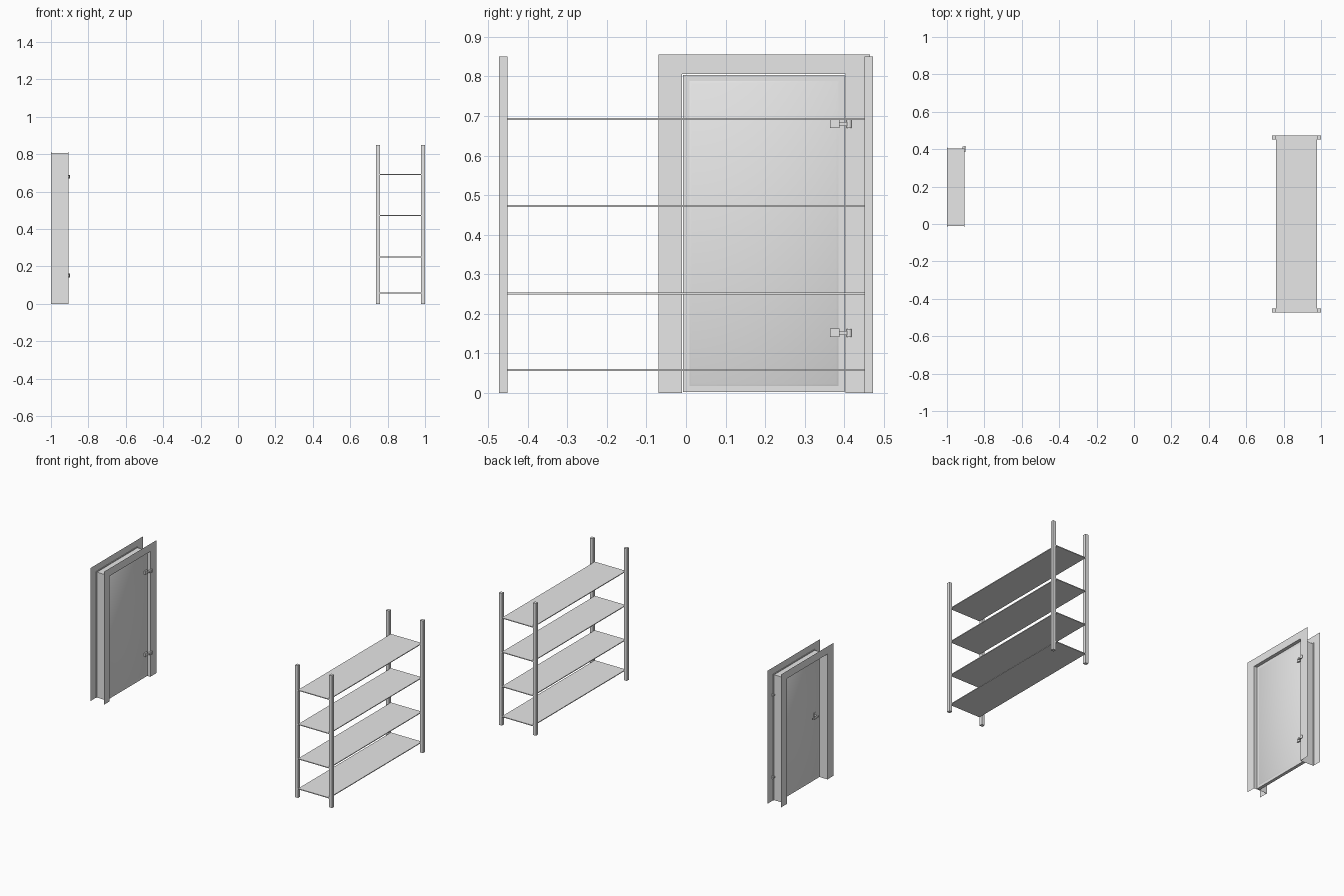
import bpy
import bmesh
from mathutils import Matrix, Vector

if "Cube" in bpy.data.objects:
    bpy.data.objects.remove(bpy.data.objects["Cube"])

grey = bpy.data.materials.new("light_grey")
grey.use_nodes = True
grey.diffuse_color = (0.8, 0.8, 0.8, 1)
grey.node_tree.nodes["Principled BSDF"].inputs["Base Color"].default_value = (0.8, 0.8, 0.8, 1)


def finish(name, bm):
    mesh = bpy.data.meshes.new(name)
    bm.to_mesh(mesh)
    bm.free()
    mesh.materials.append(grey)
    obj = bpy.data.objects.new(name, mesh)
    bpy.context.collection.objects.link(obj)
    return obj


def add_box(bm, lo, hi):
    lo, hi = Vector(lo), Vector(hi)
    mat = Matrix.Translation((lo + hi) / 2) @ Matrix.Diagonal((*(hi - lo), 1))
    return bmesh.ops.create_cube(bm, size=1, matrix=mat)["verts"]


def box(name, lo, hi):
    bm = bmesh.new()
    add_box(bm, lo, hi)
    return finish(name, bm)


def cylinder(name, centre, radius, depth, axis="Z"):
    bm = bmesh.new()
    turn = Matrix.Rotation(1.5708, 4, "Y") if axis == "X" else Matrix()
    bmesh.ops.create_cone(bm, cap_ends=True, segments=12, radius1=radius, radius2=radius,
                          depth=depth, matrix=Matrix.Translation(centre) @ turn)
    return finish(name, bm)


# Shelving unit: four posts and four thin boards
X0, X1, Y0, Y1 = 0.737, 1.0, -0.472, 0.472
POST = 0.021
for side, x in (("right", X0), ("left", X1 - POST)):
    for end, y in (("front", Y0), ("back", Y1 - POST)):
        box(f"shelf_post_{end}_{side}", (x, y, 0), (x + POST, y + POST, 0.85))
for i, z in enumerate((0.058, 0.251, 0.472, 0.692)):
    box(f"shelf_board_{i + 1}", (X0 + POST, Y0, z - 0.0025), (X1 - POST, Y1, z + 0.0025))

# Doorway: opening limits and wall faces
XB, XF = -1.0, -0.906
L, R, TOP = -0.010, 0.403, 0.806


def opening_path(grow):
    return [(L - grow, 0), (L - grow, TOP + grow), (R + grow, TOP + grow), (R + grow, 0)]


def strip(name, path_a, xa, path_b, xb):
    """Open band of faces joining two door-shaped outlines."""
    bm = bmesh.new()
    rows = [[bm.verts.new((x, y, z)) for y, z in path]
            for path, x in ((path_a, xa), (path_b, xb))]
    for i in range(3):
        bm.faces.new((rows[0][i], rows[0][i + 1], rows[1][i + 1], rows[1][i]))
    return bm, name


# Jamb lining and the flat casing sheets on both sides
outer = [(-0.07, 0), (-0.07, 0.855), (0.465, 0.855), (0.465, 0)]
for bm, name in (strip("door_jamb", opening_path(0), XB, opening_path(0), XF),
                 strip("casing_back", opening_path(0), XB, outer, XB),
                 strip("casing_front", outer, XF, opening_path(0), XF)):
    finish(name, bm)

# Narrow lips behind each casing
LIP = 0.006
for name, x in (("lip_back", XB), ("lip_front", XF - 0.003)):
    bm = bmesh.new()
    add_box(bm, (x, L - LIP, 0), (x + 0.003, L, TOP + LIP))
    add_box(bm, (x, R, 0), (x + 0.003, R + LIP, TOP + LIP))
    add_box(bm, (x, L, TOP), (x + 0.003, R, TOP + LIP))
    finish(name, bm)

# Door leaf with a softly raised panel on both faces
DB, DF = -0.945, -0.925
bm = bmesh.new()
add_box(bm, (DB, L + 0.002, 0.002), (DF, R - 0.002, TOP - 0.002))
bm.normal_update()
for face in [f for f in bm.faces if abs(f.normal.x) > 0.9]:
    bmesh.ops.inset_region(bm, faces=[face], thickness=0.023)
    ring = bmesh.ops.inset_region(bm, faces=[face], thickness=0.008, depth=0.003)
    for f in ring["faces"] + [face]:
        f.smooth = True
finish("door_leaf", bm)

# Hinges: leaf plate, arm and knuckle
for name, z in (("lower", 0.152), ("upper", 0.68)):
    box(f"hinge_plate_{name}", (DF, 0.364, z - 0.011), (-0.913, 0.388, z + 0.011))
    box(f"hinge_arm_{name}", (-0.916, 0.386, z - 0.005), (-0.902, 0.414, z + 0.005))
    cylinder(f"hinge_knuckle_{name}", (-0.905, 0.412, z), 0.006, 0.02)

# Lever handle on the inner face
HY, HZ = 0.05, 0.42
box("handle_plate", (DB - 0.007, HY - 0.009, HZ - 0.022), (DB, HY + 0.009, HZ + 0.018))
cylinder("handle_spindle", (DB - 0.015, HY, HZ), 0.005, 0.03, "X")
box("handle_lever", (DB - 0.032, HY - 0.006, HZ - 0.005), (DB - 0.023, HY + 0.045, HZ + 0.005))
